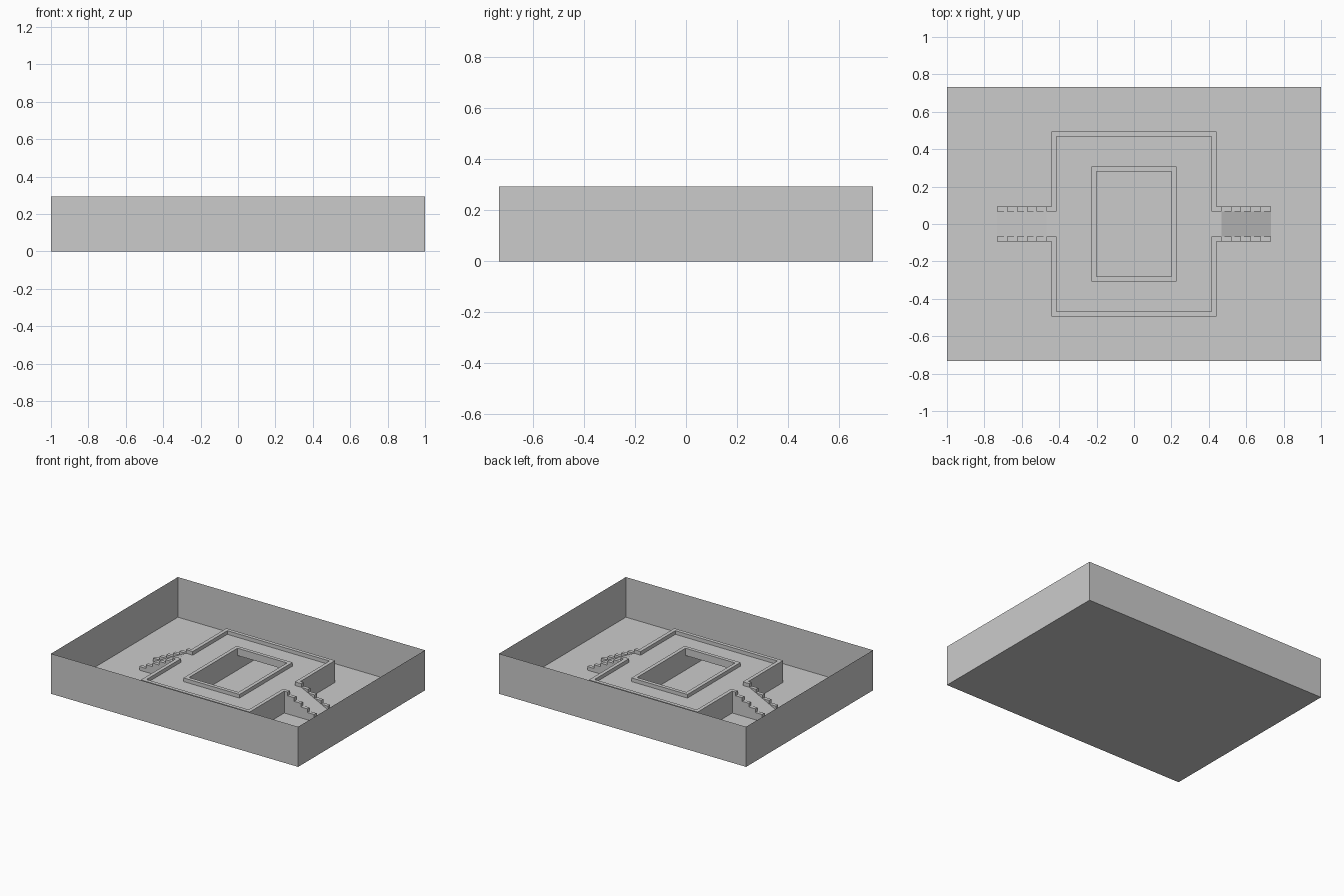
import bpy, bmesh
from mathutils import Vector

if "Cube" in bpy.data.objects:
    bpy.data.objects.remove(bpy.data.objects["Cube"])

U = 2 / 75  # modelling grid unit


def prism(name, pts, lo, hi, axis="z", turns=(1,)):
    """Extrude a 2D outline (grid units) along an axis; turn -1 adds a half-turn copy about z."""
    bm = bmesh.new()
    for s in turns:
        def place(a, b, h):
            x, y, z = (a, b, h) if axis == "z" else (a, h, b)
            return bm.verts.new(Vector((x * s, y * s, z)) * U)
        bottom = [place(a, b, lo) for a, b in pts]
        top = [place(a, b, hi) for a, b in pts]
        bm.faces.new(bottom)
        bm.faces.new(top)
        n = len(pts)
        for i in range(n):
            j = (i + 1) % n
            bm.faces.new((bottom[i], bottom[j], top[j], top[i]))
    bmesh.ops.recalc_face_normals(bm, faces=bm.faces)
    return finish(name, bm)


def finish(name, bm):
    me = bpy.data.meshes.new(name)
    bm.to_mesh(me)
    bm.free()
    ob = bpy.data.objects.new(name, me)
    bpy.context.collection.objects.link(ob)
    return ob


def rect(x, y):
    return [(-x, -y), (x, -y), (x, y), (-x, y)]


def cut(ob, cutter):
    m = ob.modifiers.new("opening", "BOOLEAN")
    m.operation = "DIFFERENCE"
    m.solver = "EXACT"
    m.object = cutter


# Outer enclosure: floor and thin single-sheet walls, open at the top
bm = bmesh.new()
low = [bm.verts.new((x * U, y * U, 0)) for x, y in rect(37.5, 27.5)]
high = [bm.verts.new((x * U, y * U, 11 * U)) for x, y in rect(37.5, 27.5)]
bm.faces.new(low[::-1])
for i in range(4):
    j = (i + 1) % 4
    bm.faces.new((low[i], low[j], high[j], high[i]))
finish("enclosure", bm)

# Central opening cutter
pit = prism("pit_cutter", rect(7.5, 10.5), 3, 8)
pit.hide_render = True
pit.hide_viewport = True

# Raised platform with a passage running under it along y
arch = [(-16.5, 0), (-7.5, 0), (-7.5, 4), (7.5, 4), (7.5, 0),
        (16.5, 0), (16.5, 5), (-16.5, 5)]
cut(prism("platform", arch, -18.5, 18.5, "y"), pit)

# Low kerb around the opening
cut(prism("opening_kerb", rect(8.5, 11.5), 5, 6), pit)

# Parapet around the platform edge, returning at both entrances
half = [(17.5, 2.5), (17.5, 3.5), (16.5, 3.5), (16.5, 18.5)]
inner = [(15.5, 17.5), (15.5, 2.5)]
outline = half + [(-x, y) for x, y in half[::-1]] + [(-x, y) for x, y in inner[::-1]] + inner
prism("parapet", outline, 5, 6, turns=(1, -1))

# Ramps down to the floor on both sides
prism("ramps", [(16.5, 0), (16.5, 5), (17.5, 5), (27.5, 0)], -2.5, 2.5, "y", (1, -1))

# Stepped side walls of the ramps
steps = [(27.5, 0), (16.5, 0), (16.5, 5)]
for i in range(5):
    if i:
        steps.append((17.5 + 2 * i, 5 - i))
    steps.append((19.5 + 2 * i, 5 - i))
for name, y in (("ramp_wall_a", -3.5), ("ramp_wall_b", 2.5)):
    prism(name, steps, y, y + 1, "y", (1, -1))
